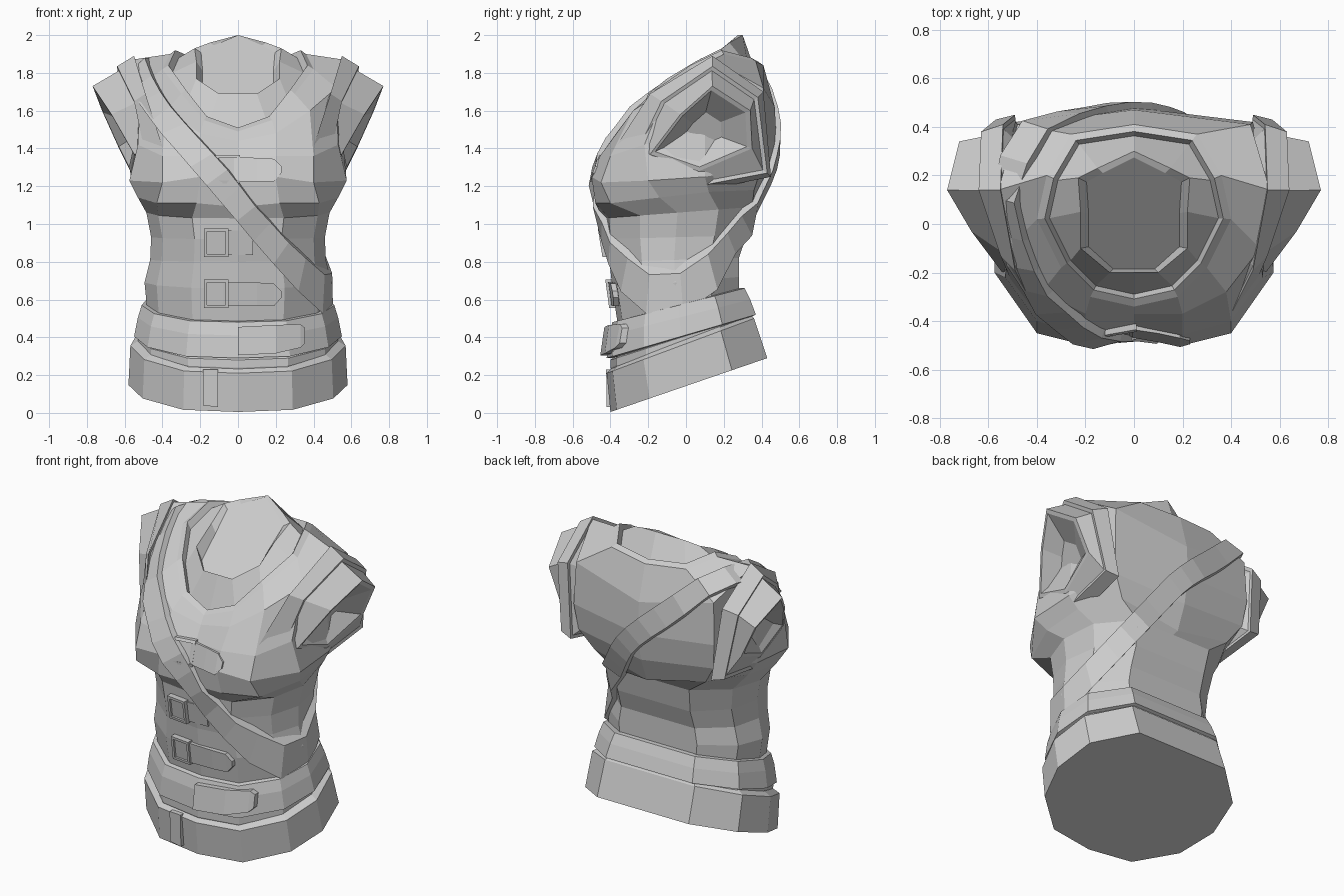
import bpy, bmesh, math
from mathutils import Vector
from mathutils.bvhtree import BVHTree

if "Cube" in bpy.data.objects:
    bpy.data.objects.remove(bpy.data.objects["Cube"])

grey = bpy.data.materials.new("light grey")
grey.diffuse_color = (0.6, 0.6, 0.6, 1)
grey.use_nodes = True
grey.node_tree.nodes["Principled BSDF"].inputs["Base Color"].default_value = grey.diffuse_color


def make(name, rings, closed=False):
    """Skin a list of equal-length rings; cap the ends unless closed."""
    bm = bmesh.new()
    vs = [[bm.verts.new(p) for p in r] for r in rings]
    n, m = len(vs[0]), len(vs)
    for i in range(m if closed else m - 1):
        a, b = vs[i], vs[(i + 1) % m]
        for j in range(n):
            k = (j + 1) % n
            bm.faces.new((a[j], a[k], b[k], b[j]))
    if not closed:
        bm.faces.new(vs[0])
        bm.faces.new(vs[-1])
    bmesh.ops.recalc_face_normals(bm, faces=bm.faces)
    me = bpy.data.meshes.new(name)
    bm.to_mesh(me)
    tree = BVHTree.FromBMesh(bm)
    bm.free()
    me.materials.append(grey)
    bpy.context.collection.objects.link(bpy.data.objects.new(name, me))
    return tree


def full(half):
    """Mirror a half ring running from front centre to back centre."""
    return half + [(-x, y, z) for x, y, z in half[-2:0:-1]]


OUTLINE = [(0, -1), (.5, -.92), (.87, -.5), (1, 0), (.92, .55), (.55, 1), (0, 1)]


def hoop(hw, yf, yb, zf, zb):
    """Tilted waist ring from half width, front/back y and front/back z."""
    return full([(hw * x, (yf + yb) / 2 + t * (yb - yf) / 2,
                  (zf + zb) / 2 + t * (zb - zf) / 2) for x, t in OUTLINE])


def shrink(ring, c, s, dz=0):
    return [(c[0] + (x - c[0]) * s, c[1] + (y - c[1]) * s, z + dz) for x, y, z in ring]


# Lower hem band with its stepped ledge
hem = make("hem_band", [hoop(.58, -.40, .43, .005, .29), hoop(.57, -.42, .36, .21, .50),
                        hoop(.53, -.39, .34, .24, .52)])
make("ledge_band", [hoop(.50, -.37, .33, .15, .4), hoop(.53, -.40, .36, .24, .48),
                    hoop(.53, -.40, .35, .28, .52), hoop(.47, -.36, .32, .32, .55)])
# Belt
belt = make("belt", [hoop(.49, -.37, .33, .29, .50), hoop(.55, -.42, .37, .29, .52),
                     hoop(.53, -.41, .34, .41, .60), hoop(.51, -.39, .31, .48, .66),
                     hoop(.45, -.35, .28, .49, .66)])

# Torso: waist, jacket hem, bust, chest, shoulders, neckline, collar
jacket_hem = [(0, -.45, 1.09), (.22, -.48, 1.11), (.43, -.40, 1.11), (.53, -.14, 1.14),
              (.52, .12, 1.17), (.39, .36, 1.18), (0, .39, 1.10)]
bust = [(0, -.45, 1.23), (.2, -.5, 1.25), (.4, -.45, 1.22), (.575, -.2, 1.23),
        (.57, .1, 1.25), (.47, .4, 1.3), (0, .45, 1.25)]
chest = [(0, -.42, 1.35), (.2, -.455, 1.36), (.4, -.4, 1.36), (.53, -.22, 1.42),
         (.55, .1, 1.5), (.49, .42, 1.46), (0, .48, 1.42)]
shoulder = [(0, -.37, 1.44), (.2, -.37, 1.48), (.38, -.28, 1.6), (.52, -.1, 1.72),
            (.56, .14, 1.87), (.48, .41, 1.72), (0, .47, 1.62)]
neckline = [(0, -.34, 1.49), (.18, -.30, 1.55), (.30, -.18, 1.69), (.40, .02, 1.82),
            (.36, .2, 1.9), (.26, .37, 1.86), (0, .41, 1.84)]
collar = [(0, -.2, 1.69), (.1, -.2, 1.69), (.22, -.1, 1.77), (.22, .05, 1.86),
          (.23, .19, 1.93), (.15, .23, 1.96), (0, .3, 2.0)]
mid = (0, .05)
neck = full(neckline)
rim = full(collar)
pit = [(x * .85, -.02 + (y + .02) * .92, z - .2 * (.3 - y)) for x, y, z in rim]
torso = make("torso", [
    hoop(.48, -.36, .28, .46, .62), hoop(.495, -.39, .28, .66, .72),
    hoop(.465, -.405, .28, .80, .82), hoop(.46, -.43, .32, .92, .94),
    hoop(.485, -.44, .35, 1.03, 1.09),
    full(jacket_hem), full(bust), full(chest), full(shoulder),
    neck, shrink(neck, mid, .92, .02), shrink(neck, mid, .87, -.02), rim, pit])

# Sleeves: raised armhole band, flared cuff and hollow opening
inner = [(.55, .14, 1.89), (.54, .41, 1.7), (.49, .45, 1.25), (.46, .06, 1.17),
         (.39, -.39, 1.38), (.49, -.19, 1.69)]
band = [(.64, .14, 1.835), (.63, .38, 1.67), (.57, .43, 1.27), (.54, .06, 1.2),
        (.49, -.27, 1.36), (.55, -.13, 1.65)]
cuff = [(.77, .14, 1.73), (.72, .34, 1.6), (.63, .35, 1.4), (.57, .07, 1.28),
        (.55, -.19, 1.37), (.67, -.03, 1.58)]


def toward(ring, c, s):
    return [tuple(Vector(c).lerp(Vector(p), s)) for p in ring]


core = (.5, .1, 1.5)
rings = [toward(inner, (.3, .1, 1.5), .8), toward(inner, core, .94), inner, band,
         toward(band, core, .93), cuff, toward(cuff, (.64, .08, 1.5), .9),
         toward(cuff, (.5, .08, 1.5), .4)]
for side, s in (("right", 1), ("left", -1)):
    make(side + "_sleeve", [[(s * x, y, z) for x, y, z in r] for r in rings])

# Diagonal strap: a tilted slice around the torso, lifted off its surface
centre = Vector((0, .03, 1.29))
u = Vector((.96, -.1, -1.26)).normalized()
n = u.cross(Vector((0, -.51, -.18))).normalized()
v = n.cross(u)
sections = []
for i in range(28):
    a = math.tau * i / 28
    d = u * math.cos(a) + v * math.sin(a)
    bend = .1 * max(0, -math.cos(a)) ** 1.5   # curves outward over the shoulder
    sec = []
    for off in (-.064, .064):
        o = centre + n * (off + bend)
        hit, normal = torso.ray_cast(o + d * 3, -d)[:2]
        lift = .03 / max(.55, d.dot(normal))
        pair = [hit + d * lift, hit - d * .04]
        sec += pair if off < 0 else pair[::-1]
    sections.append(sec)
make("diagonal_strap", sections, closed=True)


def tab(name, tree, columns, lift=.03):
    """Plate following a surface; columns are (x, low z, high z)."""
    secs = []
    for x, z0, z1 in columns:
        ys = [tree.ray_cast(Vector((x, -3, z)), Vector((0, 1, 0)))[0].y for z in (z0, z1)]
        secs.append([(x, ys[0] - lift, z0), (x, ys[1] - lift, z1),
                     (x, ys[1] + .04, z1), (x, ys[0] + .04, z0)])
    make(name, secs)


def buckle(name, tree, x0, x1, z0, z1, lift=.038, t=.016):
    """Four thin bars around a small plate."""
    tab(name + "_plate", tree, [(x0, z0, z1), (x1, z0, z1)], lift - .013)
    for i, (a, b, c, d) in enumerate([(x0, x0 + t, z0, z1), (x1 - t, x1, z0, z1),
                                      (x0, x1, z0, z0 + t), (x0, x1, z1 - t, z1)]):
        tab(f"{name}_bar_{i}", tree, [(a, c, d), (b, c, d)], lift)


# Front closures
for name, z, x0, lift in (("chest", 1.29, -.12, .022), ("waist", .63, -.18, .038)):
    tab(name + "_tongue", torso, [(x0 + .1, z - .065, z + .065), (.1, z - .065, z + .06),
                                  (.19, z - .065, z + .055), (.23, z - .02, z + .015)],
        lift - .01)
    buckle(name + "_buckle", torso, x0, x0 + .13, z - .075, z + .075, lift)
tab("middle_tongue", torso, [(-.06, .835, .965), (.08, .835, .965)], .012)
buckle("middle_buckle", torso, -.18, -.05, .825, .975)

# Belt tongue and hem loop
tab("belt_tongue", belt, [(0, .305, .455), (.2, .315, .465), (.33, .345, .47),
                          (.355, .37, .45)], .035)
tab("hem_loop", hem, [(-.185, .04, .23), (-.105, .03, .23)], .03)
